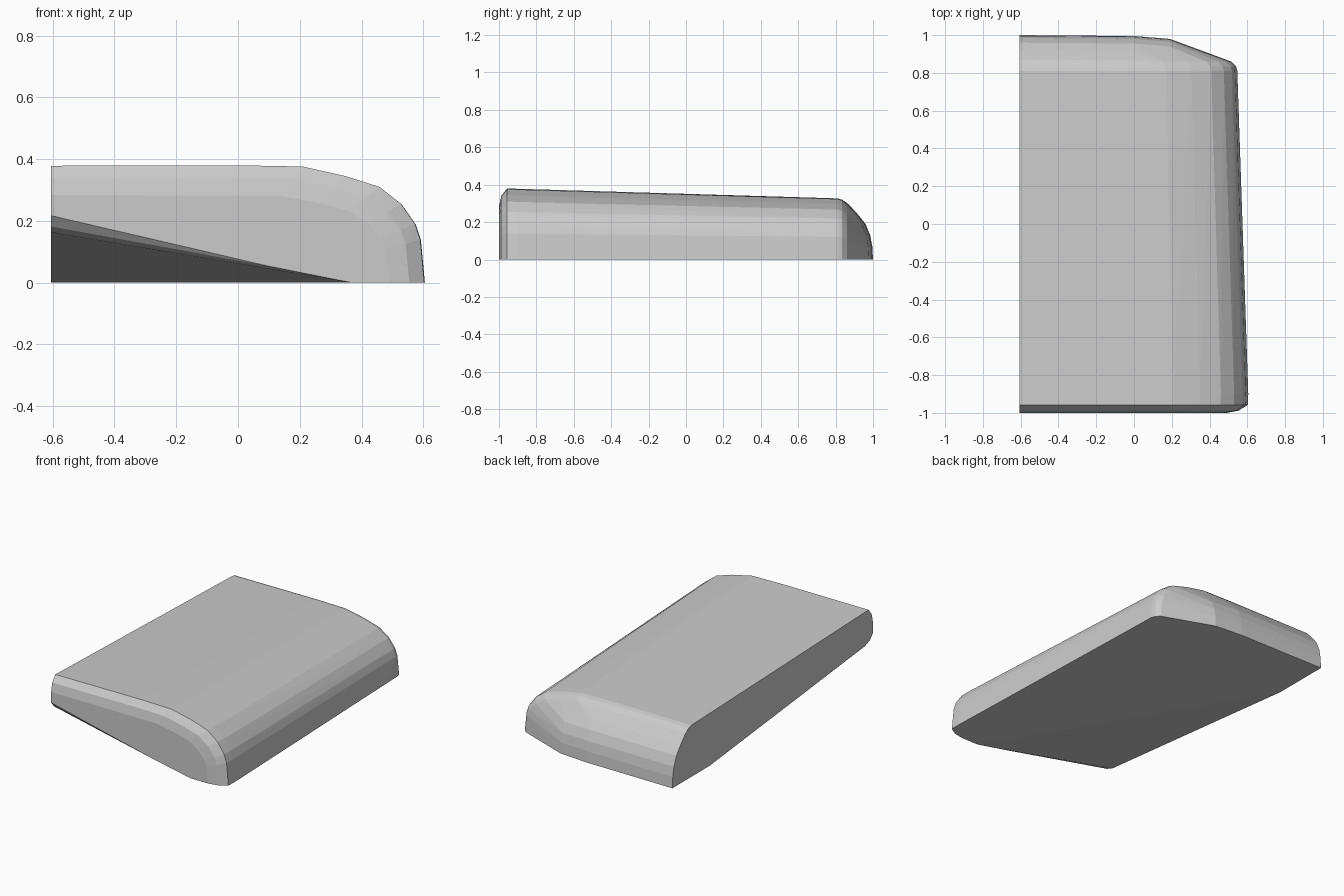
import bpy, bmesh
from mathutils import Vector

if "Cube" in bpy.data.objects:
    bpy.data.objects.remove(bpy.data.objects["Cube"])

LEFT = -0.605

# cross-section (x, z) at the widest, tallest station
SHELL = [(0.0, 0.38), (0.21, 0.376), (0.35, 0.345), (0.46, 0.31),
         (0.53, 0.255), (0.575, 0.19), (0.592, 0.14), (0.605, 0.0)]


def section(y, x_max, z_top):
    """Scaled copy of the cross-section at depth y."""
    sx = (x_max - LEFT) / (0.605 - LEFT)
    sz = z_top / 0.38
    pts = [(LEFT, y, 0), (LEFT, y, z_top * 0.996)]
    return pts + [(LEFT + (x - LEFT) * sx, y, z * sz) for x, z in SHELL]


# stations along the body: y, right edge, top height
points = []
for station in [(-1.0, 0.49, 0.285), (-0.988, 0.555, 0.34), (-0.957, 0.603, 0.38),
                (-0.9, 0.605, 0.378), (0.81, 0.547, 0.327), (0.835, 0.54, 0.32),
                (0.86, 0.515, 0.298)]:
    points += section(*station)

# rounded back end, straight on the left and curving toward the right
for y, z in [(0.87, 0.295), (0.92, 0.24), (0.96, 0.19), (0.985, 0.13),
             (0.996, 0.07), (1.0, 0.0)]:
    points += [(LEFT, y, z), (0.0, y - 0.005, z), (0.19, y - 0.02, z * 0.97)]

bm = bmesh.new()


def hull():
    """Wrap all current vertices in one convex skin."""
    bmesh.ops.delete(bm, geom=bm.faces[:] + bm.edges[:], context='EDGES_FACES') if bm.faces else None
    res = bmesh.ops.convex_hull(bm, input=bm.verts[:])
    loose = [v for v in bm.verts if not v.link_faces]
    bmesh.ops.delete(bm, geom=loose, context='VERTS')


for p in points:
    bm.verts.new(p)
hull()

# slanted underside at the front left, eased into the front face
cuts = [((LEFT, 0.63, 0), (LEFT, -0.92, 0.163), (0.36, -0.985, 0)),
        ((LEFT, -0.92, 0.163), (LEFT, -0.97, 0.182), (0.35, -0.99, 0)),
        ((LEFT, -0.97, 0.182), (LEFT, -1.0, 0.217), (0.33, -1.0, 0))]
for a, b, c in cuts:
    a, b, c = Vector(a), Vector(b), Vector(c)
    n = (b - a).cross(c - a).normalized()
    if n.z > 0:
        n = -n
    bmesh.ops.bisect_plane(bm, geom=bm.verts[:] + bm.edges[:] + bm.faces[:],
                           plane_co=a, plane_no=n, clear_outer=True)
    pts = [v.co.copy() for v in bm.verts]
    bm.clear()
    for p in pts:
        bm.verts.new(p)
    hull()

bmesh.ops.dissolve_limit(bm, angle_limit=0.01, verts=bm.verts[:], edges=bm.edges[:])
bmesh.ops.recalc_face_normals(bm, faces=bm.faces[:])

mesh = bpy.data.meshes.new("half_shell")
bm.to_mesh(mesh)
bm.free()
shell = bpy.data.objects.new("half_shell", mesh)
bpy.context.collection.objects.link(shell)
